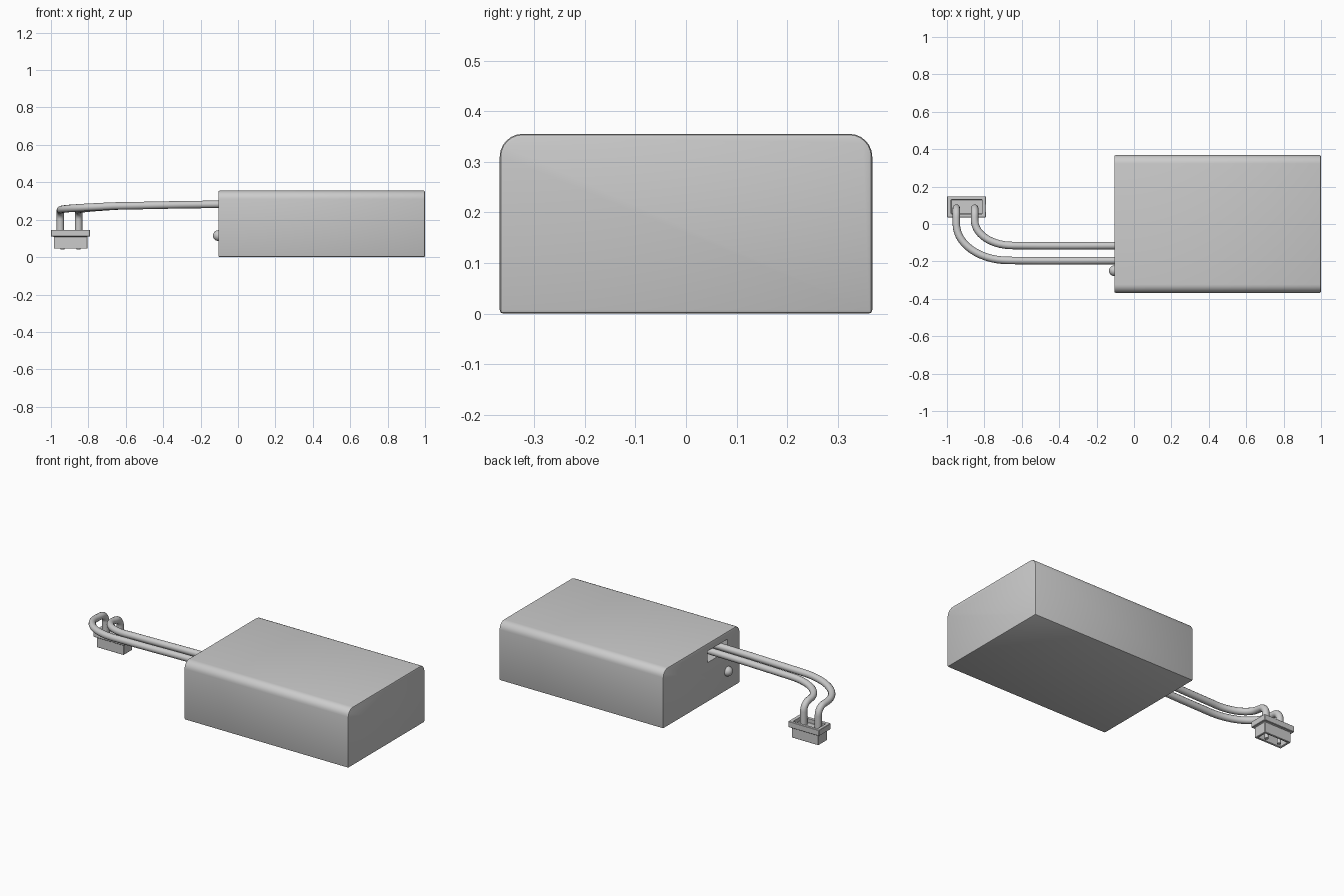
import bpy, bmesh, math
from mathutils import Vector

if "Cube" in bpy.data.objects:
    bpy.data.objects.remove(bpy.data.objects["Cube"])


def finish(obj, angle=35):
    bpy.ops.object.select_all(action='DESELECT')
    bpy.context.view_layer.objects.active = obj
    obj.select_set(True)
    for m in list(obj.modifiers):
        bpy.ops.object.modifier_apply(modifier=m.name)
    bpy.ops.object.shade_smooth_by_angle(angle=math.radians(angle))
    return obj


def box(name, lo, hi):
    lo, hi = Vector(lo), Vector(hi)
    bm = bmesh.new()
    bmesh.ops.create_cube(bm, size=1)
    for v in bm.verts:
        v.co = Vector(((lo[i] + hi[i]) / 2 + v.co[i] * (hi[i] - lo[i])) for i in range(3))
    mesh = bpy.data.meshes.new(name)
    bm.to_mesh(mesh)
    bm.free()
    obj = bpy.data.objects.new(name, mesh)
    bpy.context.collection.objects.link(obj)
    return obj


def bevel(obj, width, segments=2):
    m = obj.modifiers.new("bevel", 'BEVEL')
    m.width, m.segments = width, segments
    m.limit_method = 'ANGLE'
    m.angle_limit = math.radians(40)


def boolean(obj, other, operation):
    m = obj.modifiers.new("bool", 'BOOLEAN')
    m.operation, m.object, m.solver = operation, other, 'EXACT'
    finish(obj)
    bpy.data.objects.remove(other)


def tube(name, points, radius):
    cu = bpy.data.curves.new(name, 'CURVE')
    cu.dimensions = '3D'
    cu.bevel_depth, cu.bevel_resolution, cu.use_fill_caps = radius, 4, True
    sp = cu.splines.new('POLY')
    sp.points.add(len(points) - 1)
    for p, co in zip(sp.points, points):
        p.co = (*co, 1)
    tmp = bpy.data.objects.new(name, cu)
    bpy.context.collection.objects.link(tmp)
    bpy.context.view_layer.update()
    mesh = bpy.data.meshes.new_from_object(
        tmp.evaluated_get(bpy.context.evaluated_depsgraph_get()))
    bpy.data.objects.remove(tmp)
    obj = bpy.data.objects.new(name, mesh)
    bpy.context.collection.objects.link(obj)
    return finish(obj, 50)


# Case: large rounding on the two long top edges, fine rounding elsewhere
case = box("battery_case", (-0.105, -0.368, 0.0), (1.0, 0.368, 0.355))
bm = bmesh.new()
bm.from_mesh(case.data)
long_top = [e for e in bm.edges
            if all(v.co.z > 0.3 for v in e.verts)
            and abs(e.verts[0].co.x - e.verts[1].co.x) > 0.5]
bmesh.ops.bevel(bm, geom=long_top, offset=0.045, segments=6, profile=0.5,
                affect='EDGES')
bm.to_mesh(case.data)
bm.free()
bevel(case, 0.007)
finish(case)

# Wire slot in the left end
boolean(case, box("slot_cutter", (-0.2, -0.25, 0.24), (-0.04, -0.055, 0.31)), 'DIFFERENCE')

# Indicator dome on the left end
bpy.ops.mesh.primitive_uv_sphere_add(segments=24, ring_count=12, radius=0.029,
                                     location=(-0.105, -0.25, 0.115))
bpy.context.object.name = "indicator_light"
finish(bpy.context.object, 60)

# Connector: flanged housing, hollow from above and below
CX, CY = -0.895, 0.092


def centred(name, hx, hy, z0, z1):
    return box(name, (CX - hx, CY - hy, z0), (CX + hx, CY + hy, z1))


housing = centred("connector_housing", 0.09, 0.042, 0.045, 0.125)
boolean(housing, centred("flange", 0.104, 0.056, 0.11, 0.146), 'UNION')
boolean(housing, centred("top_cutter", 0.083, 0.038, 0.12, 0.2), 'DIFFERENCE')
boolean(housing, centred("bottom_cutter", 0.077, 0.03, 0.0, 0.095), 'DIFFERENCE')
bevel(housing, 0.002, 1)
finish(housing)


# Wires: straight run, elliptical turn, then a bend down into the connector
def wire(name, y0, end_x, turn_x, turn_y):
    pts = [(-0.045, y0, 0.283), (-0.3, y0 - 0.001, 0.28), (-0.5, y0 - 0.001, 0.276)]
    n = 14
    for i in range(n + 1):
        a = math.pi / 2 * i / n
        pts.append((turn_x - (turn_x - end_x) * math.sin(a),
                    turn_y - (turn_y - y0) * math.cos(a),
                    0.273 - 0.021 * i / n))
    r, yb = 0.05, 0.035
    for i in range(9):
        a = math.pi / 2 * i / 8
        pts.append((end_x, yb + r * math.sin(a), 0.25 - r * (1 - math.cos(a))))
    pts.append((end_x, yb + r, 0.115))
    return tube(name, pts, 0.02)


wire("outer_wire", -0.195, -0.95, -0.67, 0.0)
wire("inner_wire", -0.115, -0.852, -0.65, 0.02)

# Contact pins under the connector
for i, x in enumerate((-0.938, -0.852)):
    tube(f"contact_pin_{i + 1}", [(x, CY, 0.1), (x, CY, 0.04)], 0.011)
